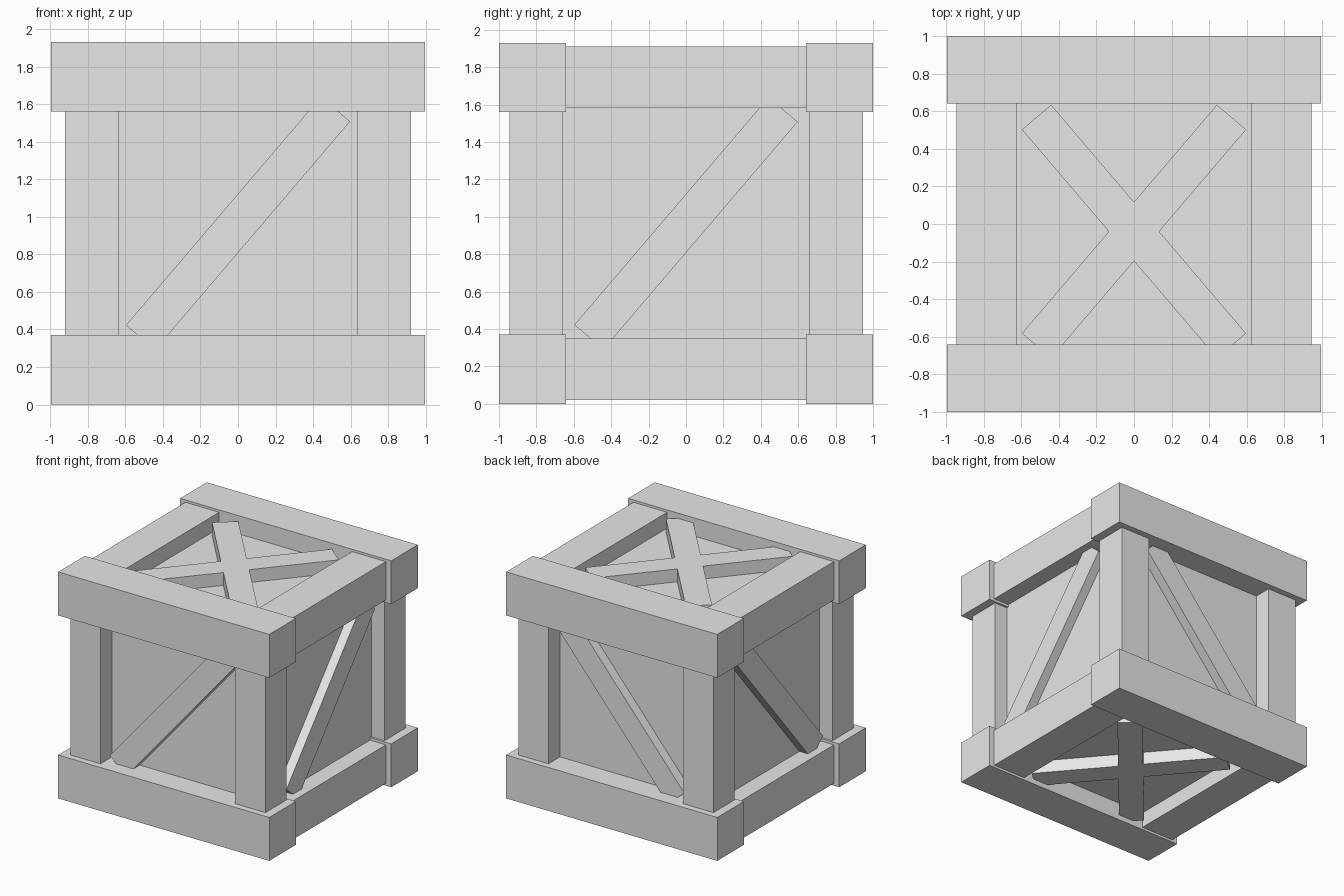
import bpy
import math
from mathutils import Matrix, Vector

if "Cube" in bpy.data.objects:
    bpy.data.objects.remove(bpy.data.objects["Cube"], do_unlink=True)

MID = 0.965                        # height of the crate's centre
TILT = math.atan2(1.19, 1.015)     # slope of the diagonal braces

grey = bpy.data.materials.new("plain_grey")
grey.use_nodes = True
grey.diffuse_color = (0.8, 0.8, 0.8, 1)
grey.node_tree.nodes["Principled BSDF"].inputs["Base Color"].default_value = (0.8, 0.8, 0.8, 1)


def box(name, lo, hi, frame=None):
    """Box between two corners, measured from the crate centre or in a given frame."""
    lo, hi = Vector(lo), Vector(hi)
    bpy.ops.mesh.primitive_cube_add(size=1)
    ob = bpy.context.object
    ob.name = ob.data.name = name
    place = Matrix.Translation((lo + hi) / 2) @ Matrix.Diagonal((hi - lo).to_4d())
    place = Matrix.Translation((0, 0, MID)) @ (frame or Matrix()) @ place
    ob.data.transform(place)
    if place.determinant() < 0:
        ob.data.flip_normals()
    ob.data.materials.append(grey)
    return ob


def span(sign, inner, outer):
    return sorted((sign * inner, sign * outer))


def brace(name, u, v, out, depth, angle, shift=0):
    """Diagonal plank lying in the plane u, v and facing along out."""
    axes = Matrix((u, v, out)).transposed().to_4x4()
    frame = axes @ Matrix.Translation((0, shift, 0)) @ Matrix.Rotation(angle, 4, "Z")
    return box(name, (-0.8, -0.102, 0.75), (0.8, 0.102, depth), frame)


# Inner panelled box
box("inner_panels", (-0.795, -0.79, -0.81), (0.795, 0.79, 0.81))

X, Y, Z = Vector((1, 0, 0)), Vector((0, 1, 0)), Vector((0, 0, 1))
for s, end, side, level in ((-1, "front", "left", "bottom"), (1, "back", "right", "top")):
    # Long beams, side rails and corner posts
    for t, height in ((-1, "bottom"), (1, "top")):
        y0, y1 = span(s, 0.642, 1)
        z0, z1 = span(t, 0.595, 0.965)
        box(f"{height}_{end}_beam", (-0.995, y0, z0), (0.995, y1, z1))

        x0, x1 = span(s, 0.627, 0.945)
        z0, z1 = span(t, 0.617, 0.945)
        box(f"{height}_{side}_rail", (x0, -0.66, z0), (x1, 0.66, z1))

        x0, x1 = span(t, 0.635, 0.92)
        y0, y1 = span(s, 0.66, 0.945)
        box(f"{end}_post", (x0, y0, -0.62), (x1, y1, 0.62))

    # One diagonal brace on each wall
    brace(f"{end}_brace", X, Z, s * Y, 0.875, TILT)
    brace(f"{side}_brace", Y, Z, s * X, 0.875, TILT)

    # Crossed braces on the lid and the base
    for angle in (TILT, -TILT):
        brace(f"{level}_cross_brace", X, Y, s * Z, 0.92, angle, -0.04)
